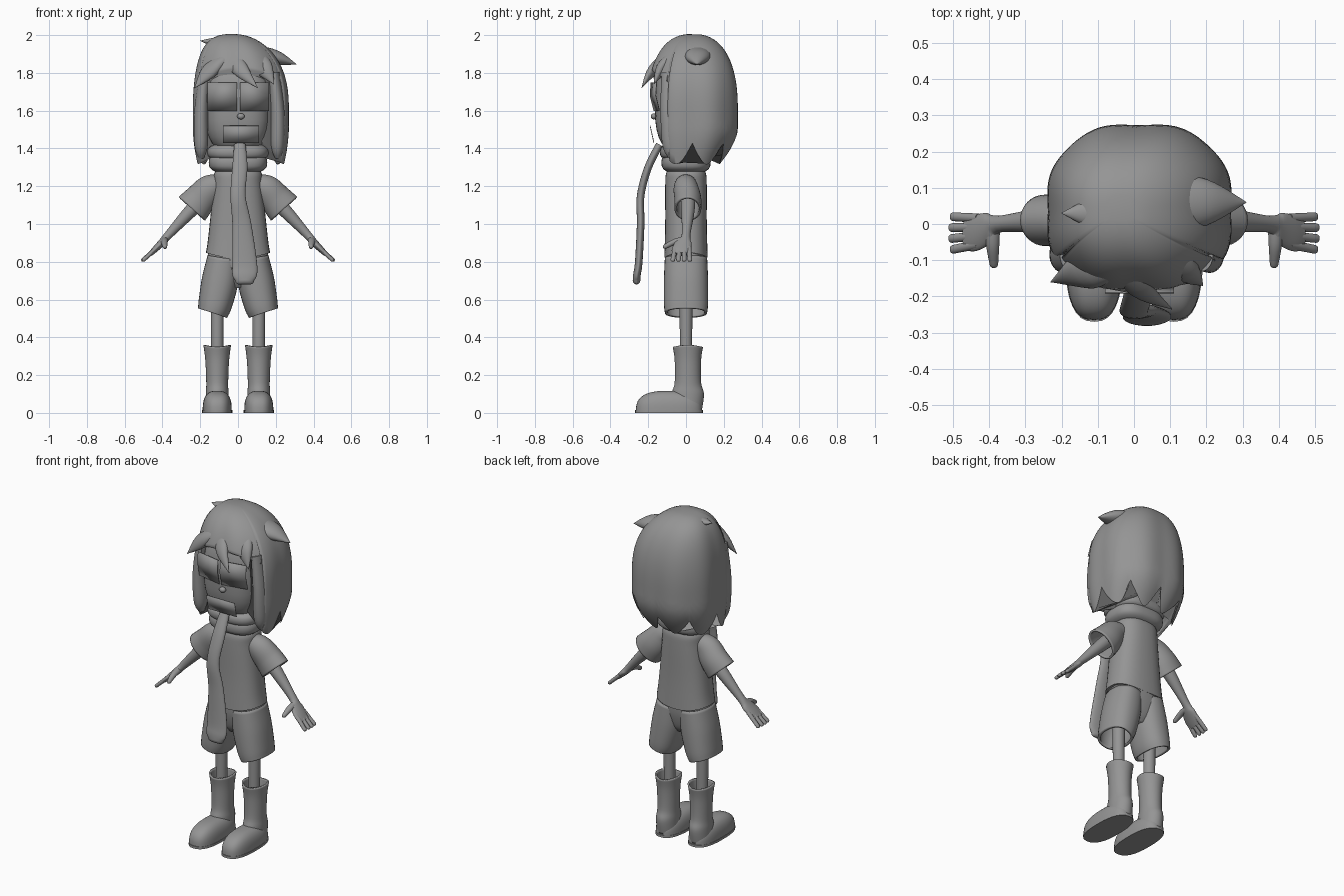
import bpy, bmesh, math
from mathutils import Vector

old_cube = bpy.data.objects.get("Cube")
if old_cube:
    bpy.data.objects.remove(old_cube)

grey = (.3, .3, .3, 1)
material = bpy.data.materials.new("plain_grey")
material.use_nodes = True
material.diffuse_color = grey
material.node_tree.nodes["Principled BSDF"].inputs["Base Color"].default_value = grey


def finish(name, bm, thickness=0, angle=50):
    bmesh.ops.recalc_face_normals(bm, faces=bm.faces)
    mesh = bpy.data.meshes.new(name)
    bm.to_mesh(mesh)
    bm.free()
    mesh.materials.append(material)
    part = bpy.data.objects.new(name, mesh)
    bpy.context.collection.objects.link(part)
    if thickness:
        modifier = part.modifiers.new("thickness", "SOLIDIFY")
        modifier.thickness, modifier.offset = thickness, 0
    bpy.ops.object.select_all(action="DESELECT")
    bpy.context.view_layer.objects.active = part
    part.select_set(True)
    bpy.ops.object.shade_smooth_by_angle(angle=math.radians(angle))


def rounded_power(value, power):
    return math.copysign(abs(value) ** (2 / power), value)


def outline(power, sides):
    """Unit superellipse: a circle when power is two, boxier above."""
    angles = [math.tau * k / sides for k in range(sides)]
    return [(rounded_power(math.cos(a), power), rounded_power(math.sin(a), power))
            for a in angles]


def skin(name, loops, thickness=0, caps=True, side=1, angle=50):
    bm = bmesh.new()
    rings = [[bm.verts.new((side * p.x, p.y, p.z)) for p in loop] for loop in loops]
    for lower, upper in zip(rings, rings[1:]):
        for i in range(len(lower)):
            bm.faces.new((lower[i - 1], lower[i], upper[i], upper[i - 1]))
    if caps:
        bm.faces.new(rings[0])
        bm.faces.new(rings[-1])
    finish(name, bm, thickness, angle)


def spline(points, steps=5):
    """Catmull-Rom curve through tuples of any length."""
    last, curve = len(points) - 1, []
    for i in range(last):
        quad = [points[min(max(i + k, 0), last)] for k in (-1, 0, 1, 2)]
        for step in range(steps):
            t = step / steps
            curve.append([q + t * (r - p + t * (2 * p - 5 * q + 4 * r - s
                          + t * (3 * q - p - 3 * r + s))) / 2
                          for p, q, r, s in zip(*quad)])
    return curve + [list(points[-1])]


def tube(name, points, across=(1, 0, 0), axis=None, power=2.0, blunt=False, shape=None, **options):
    """Rings (x, y, z, radius across, other radius) along a smooth path."""
    path = spline(points)
    if blunt:
        x, y, z, wide, deep = path[-1]
        heading = (Vector((x, y, z)) - Vector(path[-2][:3])).normalized()
        for bend in (30, 60, 85):
            turn = math.radians(bend)
            end = Vector((x, y, z)) + heading * deep * math.sin(turn)
            path.append([*end, wide - deep * (1 - math.cos(turn)), deep * math.cos(turn)])
    centres = [Vector(p[:3]) for p in path]
    loops = []
    for i, (centre, row) in enumerate(zip(centres, path)):
        before, after = centres[max(i - 1, 0)], centres[min(i + 1, len(path) - 1)]
        forward = (Vector(axis) if axis else after - before).normalized()
        u = Vector(across)
        u = (u - forward * u.dot(forward)).normalized()
        v = forward.cross(u)
        loop = [centre + u * c * row[3] + v * s * row[4] for c, s in outline(power, 32)]
        loops.append([shape(p, centre) for p in loop] if shape else loop)
    skin(name, loops, **options)


def stack(name, rings, x=0, y=0, **options):
    """Upright tube from (height, half width, half depth)."""
    tube(name, [(x, y, z, wide, deep) for z, wide, deep in rings], axis=(0, 0, 1), **options)


def rounded_block(name, centre, radii, power=2.5, start=-89, **options):
    """Superellipsoid; a start of zero keeps only its upper half."""
    loops = []
    for k in range(17):
        tilt = math.radians(start + (89 - start) * k / 16)
        scale, lift = (rounded_power(f(tilt), power) for f in (math.cos, math.sin))
        loops.append([Vector(centre) + Vector((c * scale * radii[0], s * scale * radii[1],
                                               lift * radii[2]))
                      for c, s in outline(power, 40)])
    skin(name, loops, **options)


# Head, nose and scarf wraps
rounded_block("head", (0, 0, 1.63), (.175, .165, .26), power=2.8)
rounded_block("nose", (.015, -.17, 1.57), (.02, .016, .016), power=2)
rounded_block("lower_scarf_wrap", (0, 0, 1.325), (.155, .13, .06), power=2.8)
rounded_block("upper_scarf_wrap", (0, 0, 1.38), (.163, .138, .05), power=2.8)


# Thin face plates, bent along the middle row
def plate(name, inner, outer, rows, sweep):
    bm = bmesh.new()
    edges = [(bm.verts.new((inner, y, z)), bm.verts.new((outer, y + sweep, z))) for y, z in rows]
    for upper, lower in zip(edges, edges[1:]):
        bm.faces.new((*upper, *reversed(lower)))
    finish(name, bm, .004, 5)


eye_rows = [(-.185, 1.75), (-.19, 1.68), (-.17, 1.6)]
plate("left_eye", .01, .165, eye_rows, .03)
plate("right_eye", -.005, -.16, eye_rows, .03)
plate("mouth", -.08, .11, [(-.19, 1.52), (-.17, 1.43)], 0)


# Hair shell with a face opening and a hem of rounded locks
def hem_height(a):
    if abs(a) < 1:
        return 1.82 - .06 * a * a
    return 1.43 - .11 * abs(math.sin(4 * a))


hair_loops = []
for row in range(1, 25):
    drop, loop = row / 24, []
    for c, s in outline(2.5, 144):
        a = math.atan2(c, -s)
        z = 2 - (2 - hem_height(a)) * drop ** 1.7
        crown = max(0, (z - 1.6) / .4)
        curl = (1.2 + 4 * max(0, s)) * max(0, 1.5 - z) ** 1.5
        scale = (1 - crown ** 2.4) ** (1 / 2.4) * (1 - curl)
        scale *= 1 + .015 * drop * math.cos(8 * a + math.pi)
        loop.append(Vector((.015 - .05 * crown ** 3 + .25 * scale * c,
                            .035 + .235 * scale * s, z)))
    hair_loops.append(loop)
skin("hair", hair_loops, thickness=.012, angle=70)

# Tapering locks that leave the shell smoothly: root, middle, tip
for name, root, middle, tip, width in (
        ("middle_fringe", (-.03, -.1, 1.88), (.02, -.18, 1.81), (.105, -.235, 1.72), .05),
        ("left_fringe", (.09, -.07, 1.87), (.14, -.13, 1.82), (.19, -.17, 1.74), .06),
        ("right_fringe", (-.05, -.07, 1.88), (-.14, -.13, 1.82), (-.23, -.16, 1.72), .07),
        ("side_spike", (.08, .06, 1.9), (.2, .06, 1.88), (.31, .06, 1.845), .08),
        ("crown_spike", (.03, .03, 1.95), (-.1, .03, 1.96), (-.2, .03, 1.97), .06)):
    across = (0, 1, 0) if "spike" in name else (1, 0, .6)
    tube(name, [(*root, width, width * .6), (*middle, width * .8, width / 2),
                (*tip, .001, .001)], across=across)

# Locks that frame the face
for x, word in ((.21, "left"), (-.195, "right")):
    tube(word + "_face_lock", [(x * .9, -.08, 1.8, .03, .05), (x, -.085, 1.6, .036, .05),
                               (x, -.08, 1.42, .036, .045), (x, -.07, 1.35, .015, .02)])

# Hanging scarf end, widening downward
tube("scarf_end", [(x, y, z, wide, .02) for x, y, z, wide in (
    (.01, -.14, 1.42, .03), (.01, -.2, 1.3, .04), (0, -.24, 1.15, .04),
    (.02, -.24, 1, .05), (.035, -.25, .8, .065), (.035, -.26, .73, .065),
    (.035, -.262, .7, .05))], blunt=True)


# Shirt hem rises at the sides
def raise_hem(point, centre):
    point.z += max(0, .9 - centre.z) * 12 * point.x ** 2
    return point


stack("shirt", [(.82, .17, .115), (1, .15, .11), (1.2, .13, .11), (1.27, .125, .105),
                (1.31, .09, .08)], power=2.5, shape=raise_hem)
stack("shorts_seat", [(.86, .155, .11), (.78, .165, .105), (.7, .12, .085), (.66, .05, .06)],
      power=2.4)


# Boot top dips at the front and back
def wave_top(point, centre):
    point.z += max(0, centre.z - .3) * 40 * (point.x - centre.x) ** 2
    return point


for side, word in ((1, "left_"), (-1, "right_")):
    # Shorts leg, bare leg and boot
    tube(word + "shorts_leg", [(.075, 0, .82, .08, .105), (.095, 0, .7, .09, .11),
                               (.12, 0, .58, .083, .11), (.135, 0, .53, .074, .105)],
         power=2.3, caps=False, thickness=.014, side=side)
    stack(word + "leg", [(.7, .035, .035), (.3, .032, .032)], x=.11, side=side)
    rounded_block(word + "foot", (.11, -.09, .01), (.077, .175, .107), power=2.7,
                  start=0, side=side)
    stack(word + "sole", [(0, .08, .18), (.014, .08, .18)], x=.11, y=-.09, power=2.5, side=side)
    stack(word + "boot_shaft", [(.02, .055, .07), (.1, .055, .08), (.16, .053, .065),
                                (.28, .058, .065), (.35, .068, .075)],
          x=.11, y=.01, caps=False, thickness=.01, shape=wave_top, side=side)

    # Sleeve and arm, ending in a flat palm
    tube(word + "sleeve", [(.1, 0, 1.21, .05, .05), (.15, 0, 1.185, .06, .07),
                           (.2, .01, 1.13, .065, .08), (.245, .01, 1.08, .065, .088)],
         across=(0, 1, 0), caps=False, thickness=.012, side=side)
    tube(word + "arm", [(.14, .01, 1.18, .04, .04), (.245, .01, 1.075, .036, .036),
                        (.37, 0, .94, .023, .022), (.4, -.01, .905, .042, .02),
                        (.44, -.025, .865, .05, .016), (.465, -.025, .84, .046, .012)],
         across=(0, 1, 0), side=side)

    # Fingers spread from the palm, then the thumb
    for number, name in enumerate(("index", "middle", "ring", "little")):
        y = .03 * number - .07
        reach = .505 - .004 * abs(number - 1.5)
        tube(word + name + "_finger", [(.43, y * .8, .875, .013, .012),
                                       (reach, y, .81, .012, .01)],
             across=(0, 1, 0), blunt=True, side=side)
    tube(word + "thumb", [(.39, -.01, .915, .02, .018), (.39, -.06, .905, .018, .016),
                          (.387, -.11, .88, .012, .012)], blunt=True, side=side)
